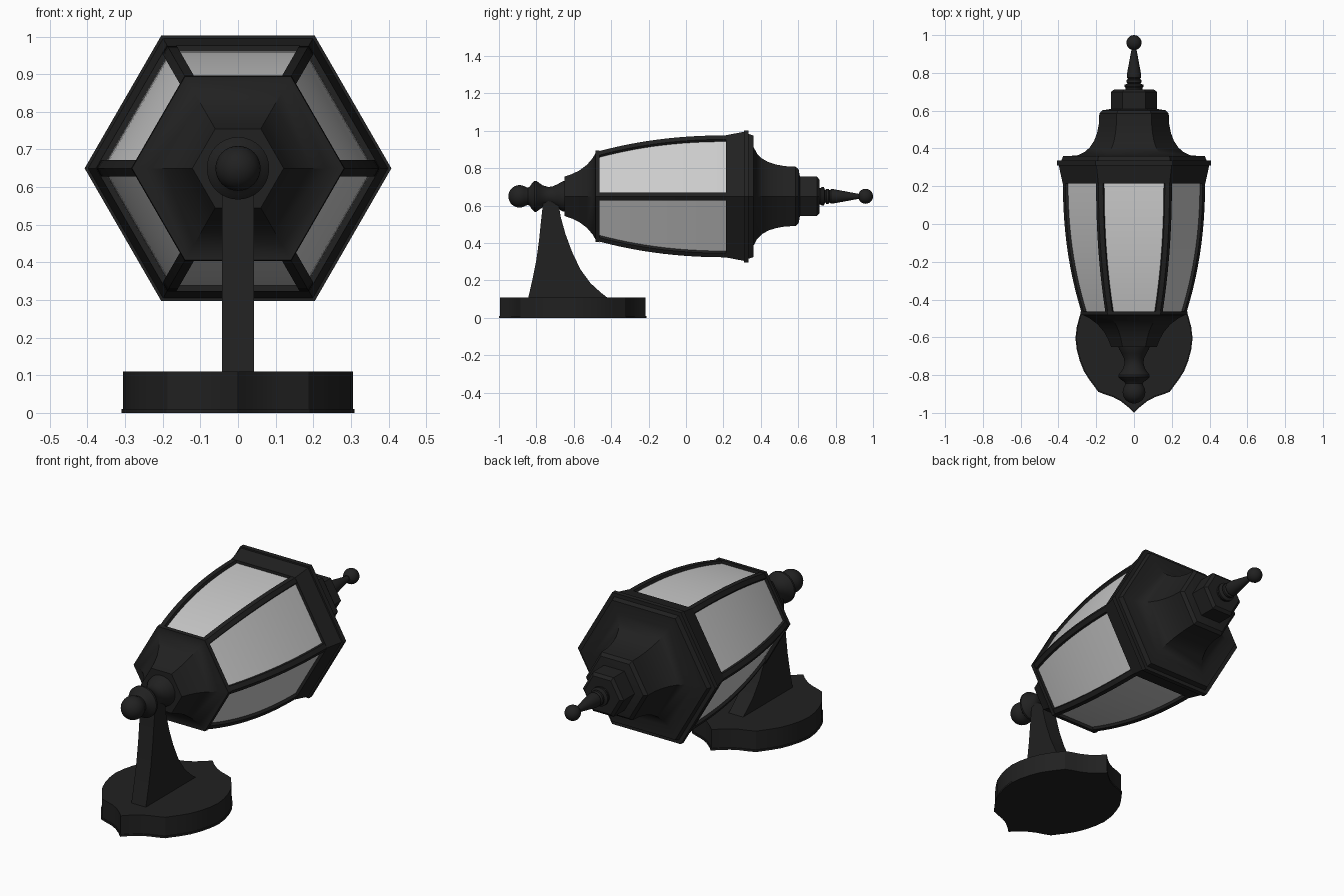
import bpy, bmesh, math

if "Cube" in bpy.data.objects:
    bpy.data.objects.remove(bpy.data.objects["Cube"])

ZC = 0.65                      # height of the lantern axis, which runs along y
HEX = math.cos(math.pi / 6)    # apothem / circumradius

black = bpy.data.materials.new("black_metal")
black.diffuse_color = (0.015, 0.015, 0.015, 1)
black.use_nodes = True
black.node_tree.nodes["Principled BSDF"].inputs["Base Color"].default_value = black.diffuse_color


def loft(name, rings, mat=black):
    """Skin a list of closed rings and cap both ends."""
    bm = bmesh.new()
    vr = [[bm.verts.new(p) for p in r] for r in rings]
    n = len(vr[0])
    for a, b in zip(vr, vr[1:]):
        for i in range(n):
            j = (i + 1) % n
            bm.faces.new((a[i], a[j], b[j], b[i]))
    bm.faces.new(vr[0])
    bm.faces.new(vr[-1][::-1])
    bmesh.ops.recalc_face_normals(bm, faces=bm.faces)
    me = bpy.data.meshes.new(name)
    bm.to_mesh(me)
    bm.free()
    ob = bpy.data.objects.new(name, me)
    bpy.context.collection.objects.link(ob)
    if mat:
        me.materials.append(mat)
    bpy.ops.object.select_all(action='DESELECT')
    ob.select_set(True)
    bpy.context.view_layer.objects.active = ob
    bpy.ops.object.shade_smooth_by_angle(angle=math.radians(32))
    return ob


def turned(name, profile, sides=6, mat=black):
    """Loft (y, radius) pairs about the lantern axis; hexagons use the apothem."""
    k = 1 / HEX if sides == 6 else 1
    rings = []
    for y, r in profile:
        ring = []
        for i in range(sides):
            a = 2 * math.pi * i / sides
            ring.append((r * k * math.cos(a), y, ZC + r * k * math.sin(a)))
        rings.append(ring)
    return loft(name, rings, mat)


def ball(y, r, a0, a1, n=10):
    """Profile points of a sphere between two polar angles (degrees)."""
    pts = []
    for i in range(n + 1):
        a = math.radians(a0 + (a1 - a0) * i / n)
        pts.append((y - r * math.cos(a), max(r * math.sin(a), 0.001)))
    return pts


# glass body, slightly barrel shaped
def body(t):
    return 0.326 - 0.086 * (1 - t) ** 2.2


steps = [i / 14 for i in range(15)]
turned("glass_panels", [(-0.47 + 0.70 * t, body(t) - 0.014) for t in steps], mat=None)

# six corner bars following the glass
W = 0.025
for i in range(6):
    a = math.radians(60 * i)
    rings = []
    for t in steps:
        R, y = body(t) / HEX, -0.47 + 0.70 * t
        ring = []
        for u, v in ((R, 0), (R - W / 2, W * HEX), (R - W / 2 - 0.03, W * HEX * 0.8),
                     (R - W / 2 - 0.03, -W * HEX * 0.8), (R - W / 2, -W * HEX)):
            ring.append((u * math.cos(a) - v * math.sin(a), y,
                         ZC + u * math.sin(a) + v * math.cos(a)))
        rings.append(ring)
    loft("corner_bar_%d" % (i + 1), rings)

# lower hexagonal cup with its rim
turned("lower_cup", [(-0.65, 0.105), (-0.61, 0.119), (-0.57, 0.138), (-0.53, 0.168),
                     (-0.50, 0.203), (-0.483, 0.232), (-0.483, 0.244),
                     (-0.462, 0.246), (-0.462, 0.22)])

# upper band and concave stepped roof
turned("roof", [(0.215, 0.29), (0.215, 0.327), (0.31, 0.345), (0.31, 0.353), (0.335, 0.353),
                (0.335, 0.333), (0.36, 0.325), (0.362, 0.262), (0.38, 0.228),
                (0.405, 0.203), (0.44, 0.183), (0.48, 0.170), (0.53, 0.161),
                (0.585, 0.159), (0.602, 0.145), (0.61, 0.10)])
turned("roof_collar", [(0.59, 0.105), (0.70, 0.105), (0.713, 0.09)])

# turned finial
turned("finial", [(0.70, 0.045), (0.72, 0.045), (0.727, 0.05), (0.737, 0.05), (0.744, 0.032),
                  (0.75, 0.04), (0.762, 0.04), (0.768, 0.032), (0.775, 0.038),
                  (0.79, 0.038), (0.85, 0.027), (0.925, 0.013)]
       + ball(0.96, 0.04, 25, 180), 32)

# turned knob at the front
turned("front_knob", ball(-0.89, 0.06, 0, 125)
       + [(-0.845, 0.046), (-0.835, 0.052), (-0.825, 0.068), (-0.81, 0.083), (-0.80, 0.083),
          (-0.785, 0.072), (-0.765, 0.058), (-0.735, 0.05), (-0.71, 0.054),
          (-0.685, 0.066), (-0.66, 0.08), (-0.645, 0.083)], 32)

# flared support arm, extruded across x
front_edge = [(-0.845, 0.10), (-0.82, 0.21), (-0.80, 0.31), (-0.785, 0.42), (-0.775, 0.52),
              (-0.762, 0.635)]
back_edge = [(-0.685, 0.635), (-0.67, 0.54), (-0.645, 0.45), (-0.61, 0.355), (-0.565, 0.26),
             (-0.51, 0.185), (-0.455, 0.135), (-0.41, 0.10)]
loft("support_arm", [[(x, y, z) for y, z in front_edge + back_edge] for x in (-0.043, 0.043)])

# scalloped mounting plate, one quarter outline mirrored both ways
q = [(0, 0.395), (0.03, 0.365), (0.07, 0.333), (0.11, 0.312), (0.155, 0.297), (0.19, 0.283),
     (0.205, 0.262), (0.235, 0.222), (0.265, 0.175), (0.287, 0.12), (0.303, 0.06), (0.31, 0)]
half = q + [(x, -y) for x, y in q[-2::-1]]
outline = half + [(-x, y) for x, y in half[-2:0:-1]]
loft("mounting_plate", [[(x * s, -0.605 + y * s, z) for x, y in outline]
                        for s, z in ((1, 0), (1, 0.01), (0.985, 0.01), (0.985, 0.11))])
